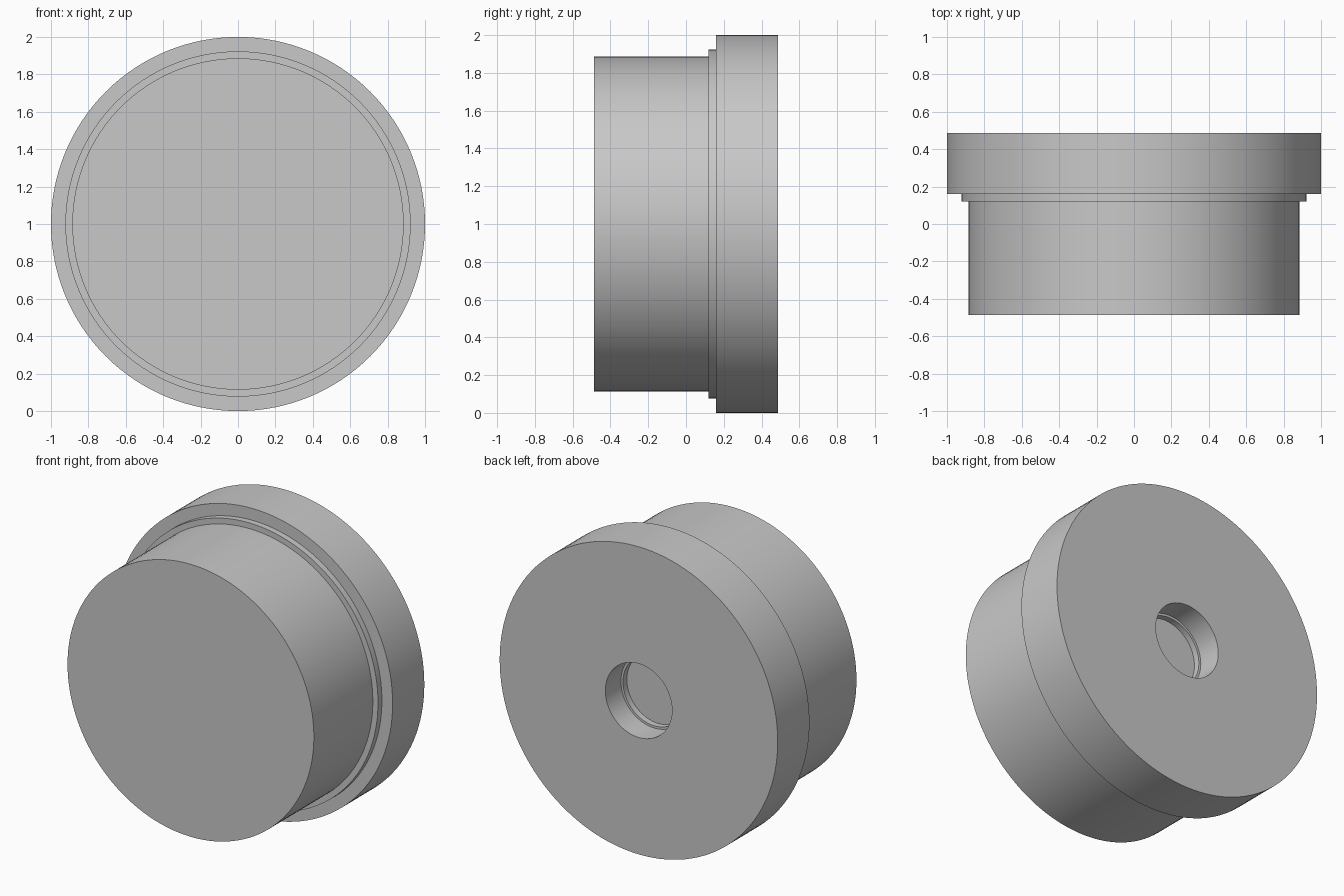
import bpy, bmesh, math
from mathutils import Vector, Matrix

if "Cube" in bpy.data.objects:
    bpy.data.objects.remove(bpy.data.objects["Cube"])

SEGMENTS = 128

grey = bpy.data.materials.new("light_grey")
grey.diffuse_color = (0.58, 0.58, 0.58, 1)
grey.use_nodes = True
grey.node_tree.nodes["Principled BSDF"].inputs["Base Color"].default_value = grey.diffuse_color


def lathe(name, profile):
    """Spin (radius, y) points around the horizontal y axis at z = 1."""
    bm = bmesh.new()
    verts = [bm.verts.new((r, y, 0)) for r, y in profile]
    edges = [bm.edges.new(pair) for pair in zip(verts, verts[1:])]
    bmesh.ops.spin(bm, geom=verts + edges, cent=(0, 0, 0), axis=(0, 1, 0),
                   angle=math.tau, steps=SEGMENTS, use_merge=True)
    bmesh.ops.remove_doubles(bm, verts=bm.verts, dist=1e-5)
    bmesh.ops.translate(bm, verts=bm.verts, vec=(0, 0, 1))
    bmesh.ops.recalc_face_normals(bm, faces=bm.faces)
    mesh = bpy.data.meshes.new(name)
    bm.to_mesh(mesh)
    bm.free()
    mesh.materials.append(grey)
    obj = bpy.data.objects.new(name, mesh)
    bpy.context.collection.objects.link(obj)
    bpy.context.view_layer.objects.active = obj
    obj.select_set(True)
    bpy.ops.object.shade_smooth_by_angle(angle=math.radians(30))
    obj.select_set(False)
    return obj


# Stepped round plug: body, thin shoulder, wide flange and stepped rear recess
lathe("flanged_plug", [
    (0, -0.486), (0.886, -0.486),        # front face
    (0.886, 0.12), (0.923, 0.12),        # body side and shoulder
    (0.923, 0.16), (1.0, 0.16),          # shoulder rim and flange front
    (1.0, 0.486), (0.24, 0.486),         # flange rim and back face
    (0.24, 0.326), (0.225, 0.326),       # recess wall and ledge
    (0.225, 0.286), (0, 0.286),          # inner step and recess floor
])
